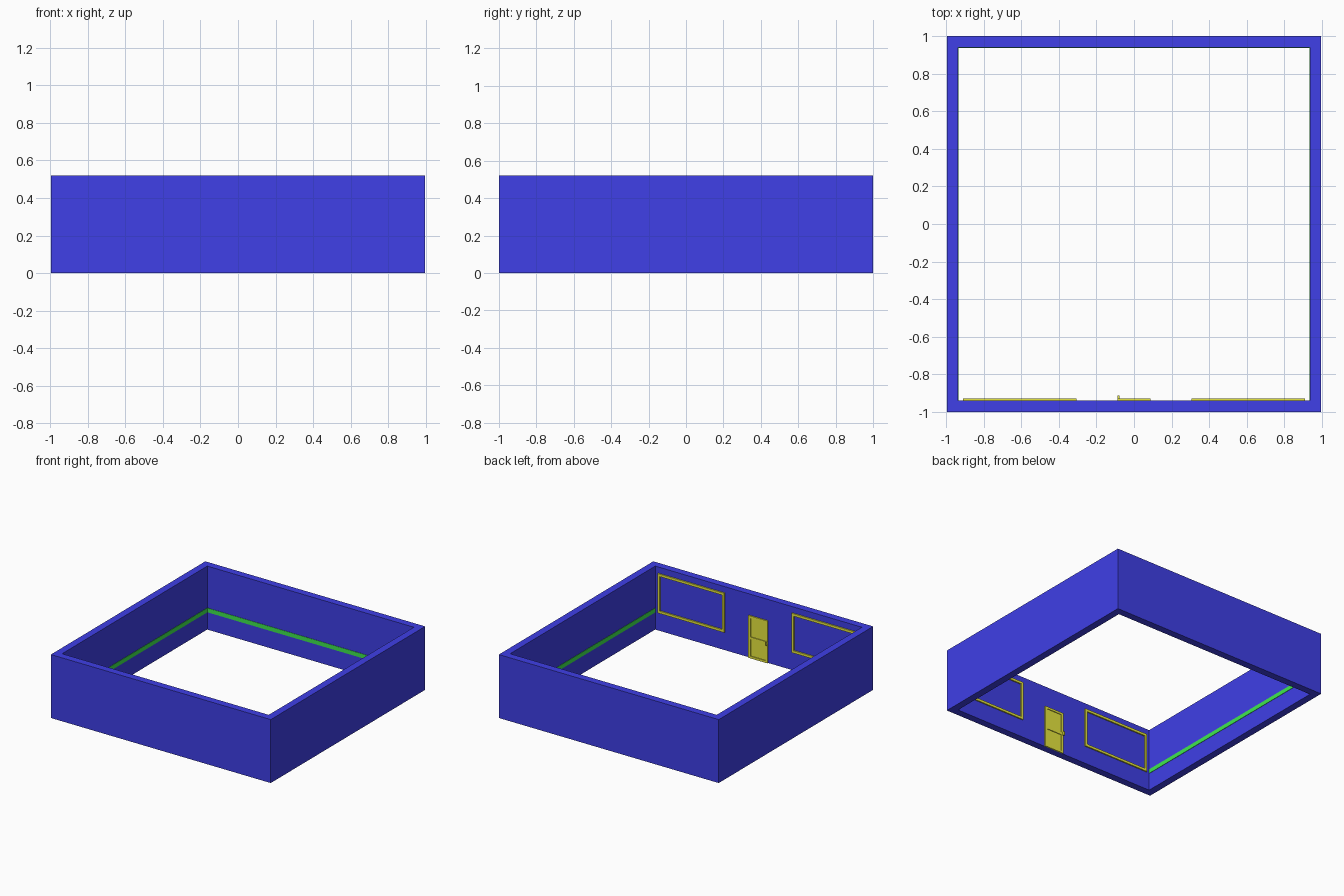
import bpy, bmesh
from mathutils import Matrix, Vector

if "Cube" in bpy.data.objects:
    bpy.data.objects.remove(bpy.data.objects["Cube"])

HX, HY, H, T = 0.997, 1.0, 0.52, 0.06      # outer half sizes, height, wall thickness
IX, IY = HX - T, HY - T                    # inner half sizes


def material(name, rgb):
    m = bpy.data.materials.new(name)
    m.diffuse_color = (*rgb, 1)
    m.use_nodes = True
    m.node_tree.nodes["Principled BSDF"].inputs["Base Color"].default_value = m.diffuse_color
    return m


BLUE = material("wall_blue", (0.05, 0.05, 0.8))
GREEN = material("stripe_green", (0.05, 0.8, 0.08))
YELLOW = material("trim_yellow", (0.8, 0.8, 0.05))


def finish(name, bm, mat):
    bmesh.ops.recalc_face_normals(bm, faces=bm.faces)
    me = bpy.data.meshes.new(name)
    bm.to_mesh(me)
    bm.free()
    ob = bpy.data.objects.new(name, me)
    me.materials.append(mat)
    bpy.context.collection.objects.link(ob)
    return ob


def box(name, lo, hi, mat):
    lo, hi = Vector(lo), Vector(hi)
    bm = bmesh.new()
    bmesh.ops.create_cube(bm, size=1, matrix=Matrix.Translation((lo + hi) / 2)
                          @ Matrix.Diagonal((*(hi - lo), 1)))
    return finish(name, bm, mat)


def frame(name, outer, inner, to_world, depth, mat):
    """Rectangular ring from two (u0, v0, u1, v1) rectangles, extruded by depth."""
    bm = bmesh.new()
    rings = []
    for w in (0, depth):
        for u0, v0, u1, v1 in (outer, inner):
            rings.append([bm.verts.new(to_world(u, v, w))
                          for u, v in ((u0, v0), (u1, v0), (u1, v1), (u0, v1))])
    a, b, c, d = rings
    for r, s in ((a, b), (b, d), (d, c), (c, a)):
        for i in range(4):
            j = (i + 1) % 4
            bm.faces.new((r[i], r[j], s[j], s[i]))
    return finish(name, bm, mat)


def on_front_wall(u, v, w):
    return (u, -IY + w, v)


# four walls as one open ring
frame("walls", (-HX, -HY, HX, HY), (-IX, -IY, IX, IY),
      lambda u, v, w: (u, v, w), H, BLUE)

# green stripe along the left, right and back walls
Z0, Z1, P = 0.143, 0.178, 0.003
box("stripe_left", (-IX, -IY, Z0), (-IX + P, IY, Z1), GREEN)
box("stripe_right", (IX - P, -IY, Z0), (IX, IY, Z1), GREEN)
box("stripe_back", (-IX + P, IY - P, Z0), (IX - P, IY, Z1), GREEN)

# window frames on the inside of the front wall
B = 0.02
for name, x0, x1 in (("window_frame_left", -0.91, -0.305),
                     ("window_frame_right", 0.305, 0.91)):
    frame(name, (x0, 0.147, x1, 0.47), (x0 + B, 0.147 + B, x1 - B, 0.47 - B),
          on_front_wall, 0.01, YELLOW)

# door: flat panel, raised frame, middle rail and handle
box("door_panel", (-0.07, -IY, 0.018), (0.07, -IY + 0.004, 0.329), YELLOW)
frame("door_frame", (-0.087, 0, 0.087, 0.347), (-0.068, 0.018, 0.068, 0.329),
      on_front_wall, 0.01, YELLOW)
box("door_rail", (-0.068, -IY, 0.155), (0.068, -IY + 0.01, 0.175), YELLOW)
box("door_handle", (-0.087, -IY + 0.01, 0.15), (-0.077, -IY + 0.027, 0.18), YELLOW)
